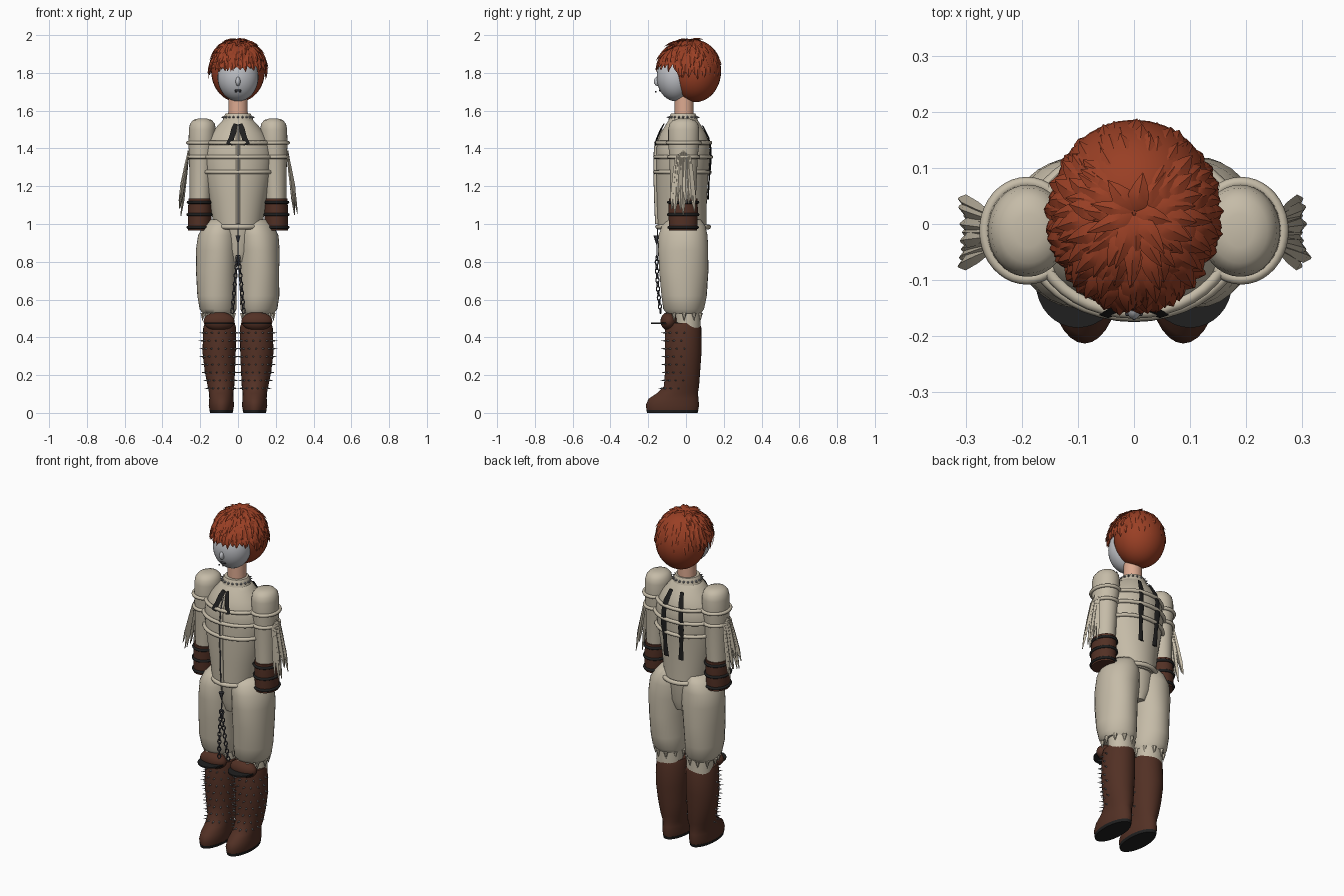
import bpy, bmesh, math, random
from mathutils import Matrix, Vector

random.seed(4)
if "Cube" in bpy.data.objects:
    bpy.data.objects.remove(bpy.data.objects["Cube"])


def material(name, *rgb):
    m = bpy.data.materials.new(name)
    m.use_nodes = True
    m.diffuse_color = (*rgb, 1)
    m.node_tree.nodes["Principled BSDF"].inputs["Base Color"].default_value = (*rgb, 1)
    return m


CLOTH = material("beige cloth", .56, .50, .39)
LEATHER = material("brown leather", .085, .03, .018)
BLACK = material("black", .014, .014, .014)
HAIR = material("rust hair", .32, .05, .018)
FACE = material("pale grey face", .52, .53, .56)
SKIN = material("skin", .72, .40, .28)
IRON = material("dark metal", .06, .06, .07)
STEEL = material("grey steel", .27, .27, .28)


def finish(name, bm, mat, angle=40):
    bmesh.ops.recalc_face_normals(bm, faces=bm.faces[:])
    me = bpy.data.meshes.new(name)
    bm.to_mesh(me)
    bm.free()
    me.materials.append(mat)
    ob = bpy.data.objects.new(name, me)
    bpy.context.collection.objects.link(ob)
    bpy.ops.object.select_all(action='DESELECT')
    ob.select_set(True)
    bpy.context.view_layer.objects.active = ob
    bpy.ops.object.shade_smooth_by_angle(angle=math.radians(angle))
    return ob


def skin_rings(bm, rings):
    """Bridge rings of points and cap both ends."""
    vs = [[bm.verts.new(p) for p in r] for r in rings]
    n = len(vs[0])
    for a, b in zip(vs, vs[1:]):
        for i in range(n):
            bm.faces.new((a[i], a[(i + 1) % n], b[(i + 1) % n], b[i]))
    bm.faces.new(vs[0])
    bm.faces.new(vs[-1])


def ring_at(row, a, grow=0, fold=0):
    z, cx, cy, rx, ry = row
    k = 1 + fold * math.sin(3 * a + z * 14)
    return Vector((cx + (rx + grow) * k * math.cos(a), cy + (ry + grow) * k * math.sin(a), z))


def row_at(rows, z):
    """Section of a loft at a height."""
    for a, b in zip(rows, rows[1:]):
        lo, hi = min(a[0], b[0]), max(a[0], b[0])
        if lo <= z <= hi:
            t = (z - a[0]) / (b[0] - a[0])
            return [p + (q - p) * t for p, q in zip(a, b)]
    return rows[-1]


def loft(name, rows, mat, fold=0, n=32):
    bm = bmesh.new()
    skin_rings(bm, [[ring_at(r, math.tau * i / n, 0, fold) for i in range(n)] for r in rows])
    return finish(name, bm, mat, 50)


def ball(name, centre, size, mat):
    bm = bmesh.new()
    bmesh.ops.create_uvsphere(bm, u_segments=32, v_segments=20, radius=1,
                              matrix=Matrix.Translation(centre) @ Matrix.Diagonal((*size, 1)))
    return finish(name, bm, mat)


def tube(name, pts, r, mat, cyclic=False):
    cu = bpy.data.curves.new(name, 'CURVE')
    cu.dimensions = '3D'
    cu.bevel_depth, cu.bevel_resolution, cu.use_fill_caps = r, 2, True
    sp = cu.splines.new('POLY')
    sp.points.add(len(pts) - 1)
    for p, q in zip(sp.points, pts):
        p.co = (*q, 1)
    sp.use_cyclic_u = cyclic
    cu.materials.append(mat)
    ob = bpy.data.objects.new(name, cu)
    bpy.context.collection.objects.link(ob)
    bpy.ops.object.select_all(action='DESELECT')
    ob.select_set(True)
    bpy.context.view_layer.objects.active = ob
    bpy.ops.object.convert(target='MESH')


def band(name, row, r, mat, grow=0):
    tube(name, [ring_at(row, math.tau * i / 40, grow) for i in range(40)], r, mat, True)


def spikes(name, places, r, length, mat):
    bm = bmesh.new()
    for p, d in places:
        d = d.normalized()
        m = Matrix.Translation(p + d * length * .4) @ d.to_track_quat('Z', 'Y').to_matrix().to_4x4()
        bmesh.ops.create_cone(bm, cap_ends=True, segments=6, radius1=r, radius2=0, depth=length, matrix=m)
    finish(name, bm, mat)


def leaf(bm, pts, widths, normal, thick=.35):
    """Tapered strand with a diamond section."""
    side = (pts[-1] - pts[0]).cross(normal).normalized()
    skin_rings(bm, [[p + side * w, p + normal * w * thick, p - side * w, p - normal * w * thick]
                    for p, w in zip(pts, widths)])


# Torso with wrapped bands, front placket and belt
torso = [(1.56, 0, -.015, .07, .07), (1.53, 0, -.015, .10, .09), (1.48, 0, -.015, .14, .12),
         (1.42, 0, -.015, .175, .14), (1.36, 0, -.015, .185, .142), (1.26, 0, -.02, .175, .138),
         (1.12, 0, -.022, .15, .132), (.97, 0, -.02, .125, .128)]
loft("torso", torso, CLOTH, n=48)
for i, z in enumerate((1.43, 1.355, 1.275)):
    band(f"chest_band_{i}", row_at(torso, z), .011, CLOTH, .006)
band("belt", (.985, 0, -.015, .125, .135), .013, CLOTH)
FRONT, BACK = -math.pi / 2, math.pi / 2
heights = [1.0 + .05 * i for i in range(11)]
tube("front_placket", [ring_at(row_at(torso, z), FRONT, .002) for z in heights], .011, CLOTH)
tube("placket_zip", [ring_at(row_at(torso, z), FRONT, .011) for z in heights], .0035, IRON)

# Collar, neck and studs
collar = (1.565, 0, -.015, .076, .074)
loft("collar", [(1.54, 0, -.015, .085, .08), collar, (1.585, 0, -.015, .066, .064)], CLOTH)
loft("neck", [(1.56, 0, -.01, .052, .05), (1.72, 0, -.01, .05, .05)], SKIN)
outward = lambda a: Vector((math.cos(a), math.sin(a), 0))
angles = [math.tau * i / 20 for i in range(20)]
spikes("collar_studs", [(ring_at(collar, a), outward(a)) for a in angles], .007, .016, STEEL)

# Head
ball("face", (0, -.055, 1.778), (.108, .1, .128), FACE)
ball("nose", (0, -.15, 1.755), (.013, .02, .024), FACE)
ball("mouth", (0, -.138, 1.708), (.018, .006, .006), IRON)
for s in (1, -1):
    ball(f"lip_bead_{s}", (s * .012, -.16, 1.70), (.004, .004, .004), IRON)
ball("hair_base", (0, .048, 1.81), (.142, .138, .165), HAIR)


# Layered pointed locks running down from the crown
def hair_point(th, ph, lift):
    deep = .165 if math.sin(ph) < 0 else .15
    k = 1 + lift
    return Vector((.142 * k * math.sin(th) * math.cos(ph),
                   .02 + deep * k * math.sin(th) * math.sin(ph), 1.81 + .163 * k * math.cos(th)))


bm = bmesh.new()
for tier in range(8):
    count = 9 + tier * 6
    for i in range(count):
        ph = math.tau * (i + random.uniform(-.3, .3)) / count + tier
        th = .06 + tier * .165 + random.uniform(-.05, .05)
        end = th + random.uniform(.38, .58)
        if math.sin(ph) < -.45:
            end = min(end, random.uniform(1.48, 1.6))
        tip, bend = random.uniform(.06, .145), random.uniform(-.12, .12)
        pts = [hair_point(th + (end - th) * t, ph + bend * t, -.02 + (tip + .02) * t ** .8)
               for t in (0, .25, .5, .75, 1)]
        w = random.uniform(.014, .021)
        leaf(bm, pts, [w * k for k in (.6, 1, .9, .55, .04)], (pts[2] - Vector((0, .02, 1.81))).normalized())
finish("hair_locks", bm, HAIR, 35)

pants = [(.525, .105, -.01, .082, .09), (.55, .108, -.012, .098, .108), (.62, .113, -.012, .104, .12),
         (.75, .113, -.013, .107, .13), (.86, .11, -.013, .112, .133), (.94, .105, -.013, .108, .13),
         (.99, .095, -.012, .09, .115), (1.025, .085, -.01, .065, .085)]
arm = [(1.558, .188, -.012, .025, .03), (1.55, .188, -.012, .05, .058), (1.53, .188, -.012, .066, .076),
       (1.5, .189, -.012, .071, .082), (1.42, .191, -.012, .071, .082), (1.36, .193, -.013, .066, .075),
       (1.1, .2, -.015, .055, .066)]
boot = [(.014, .088, -.072, .062, .136), (.04, .088, -.072, .067, .141), (.075, .088, -.066, .064, .132),
        (.105, .089, -.045, .064, .108), (.14, .09, -.024, .07, .093), (.22, .096, -.018, .08, .093),
        (.32, .1, -.015, .088, .097), (.45, .097, -.015, .087, .096), (.475, .097, -.015, .08, .089)]


def mirrored(rows, s):
    return [(z, s * cx, cy, rx, ry) for z, cx, cy, rx, ry in rows]


for s, side in ((1, "left"), (-1, "right")):
    # Sleeve with bands, cuff and hanging fringe
    sleeve = mirrored(arm, s)
    loft(f"{side}_sleeve", sleeve, CLOTH)
    for i, z in enumerate((1.43, 1.355)):
        band(f"{side}_sleeve_band_{i}", row_at(sleeve, z), .01, CLOTH, .004)
    cuff = mirrored([(1.135, .2, -.015, .062, .076), (1.06, .202, -.015, .063, .078),
                     (.965, .204, -.015, .06, .074)], s)
    loft(f"{side}_cuff", cuff, LEATHER)
    for i, z in enumerate((1.115, 1.05, .982)):
        band(f"{side}_cuff_band_{i}", row_at(cuff, z), .008, BLACK, .001)
    bm = bmesh.new()
    for i in range(9):
        y = (i - 4) / 4
        low = Vector((s * random.uniform(.295, .315), -.015 + .06 * y, random.uniform(1.04, 1.16)))
        top = Vector((s * .262, -.015 + .035 * y, 1.39 - .03 * abs(y)))
        leaf(bm, [top.lerp(low, t) for t in (0, .3, .75, 1)], (.007, .012, .014, .003),
             Vector((s, 0, 0)), .6)
    finish(f"{side}_fringe", bm, CLOTH)

    # Baggy trouser leg, ragged hem and stocking
    leg = mirrored(pants, s)
    loft(f"{side}_trouser_leg", leg, CLOTH, .025)
    hem = [ring_at(leg[0], a) for a in angles[::2]]
    spikes(f"{side}_hem_points", [(p, Vector((0, 0, -1))) for p in hem], .014, .045, CLOTH)
    loft(f"{side}_stocking", mirrored([(.42, .1, .01, .075, .068), (.56, .1, .01, .075, .068)], s), CLOTH)

    # Boot, sole and spikes over the front half
    shaft = mirrored(boot, s)
    loft(f"{side}_boot", shaft, LEATHER)
    loft(f"{side}_sole", mirrored([(0, .088, -.072, .06, .134), (.016, .088, -.072, .064, .138)], s), BLACK)
    places = []
    for i in range(8):
        for j in range(8):
            a = FRONT + (j - 3.5 + .4 * (i % 2)) * .42
            places.append((ring_at(row_at(shaft, .13 + .042 * i), a), outward(a)))
    spikes(f"{side}_boot_spikes", places, .005, .026, STEEL)

    # Knee pad over a thin plate
    ball(f"{side}_knee_pad", (s * .1, -.09, .485), (.082, .045, .05), LEATHER)
    loft(f"{side}_knee_plate", mirrored([(.471, .1, -.105, .075, .08), (.479, .1, -.105, .075, .08)], s), BLACK)

    # Black neck ribbons and back straps following the torso
    for name, base, zs, spread, w in (("neck_ribbon", FRONT, (1.53, 1.5, 1.46, 1.42), .2, .016),
                                      ("back_strap", BACK, (1.52, 1.46, 1.4, 1.32, 1.22, 1.13), .3, .017)):
        bm = bmesh.new()
        pts = [ring_at(row_at(torso, z), base + s * spread * (1 if base > 0 else .5 + .25 * i), .012)
               for i, z in enumerate(zs)]
        leaf(bm, pts, [w * (.7, 1, .85, 1.1)[i % 4] for i in range(len(pts))],
             Vector((0, math.sin(base), 0)), .3)
        finish(f"{side}_{name}", bm, BLACK)

    # Hanging chain of alternating links
    for i in range(13):
        t = i / 12
        c = Vector((s * (.004 + .026 * t), -.155 + .02 * t * t, .82 - .28 * t))
        turn = Matrix.Rotation(BACK * (i % 2) + .4, 3, 'Z')
        tube(f"{side}_chain_link_{i}", [c + turn @ Vector((.009 * math.cos(a), 0, .015 * math.sin(a)))
                                        for a in angles[::2]], .0032, IRON, True)

# Seat joining the legs, and the pendant below the belt
loft("trouser_seat", [(.8, 0, -.01, .05, .08), (.86, 0, -.01, .1, .1), (1.0, 0, -.01, .12, .11)], CLOTH)
tube("pendant_cord", [(0, -.15, .98), (0, -.155, .82)], .003, IRON)
spikes("pendant", [(Vector((0, -.157, .935)), Vector((0, 0, -1)))], .016, .05, IRON)
